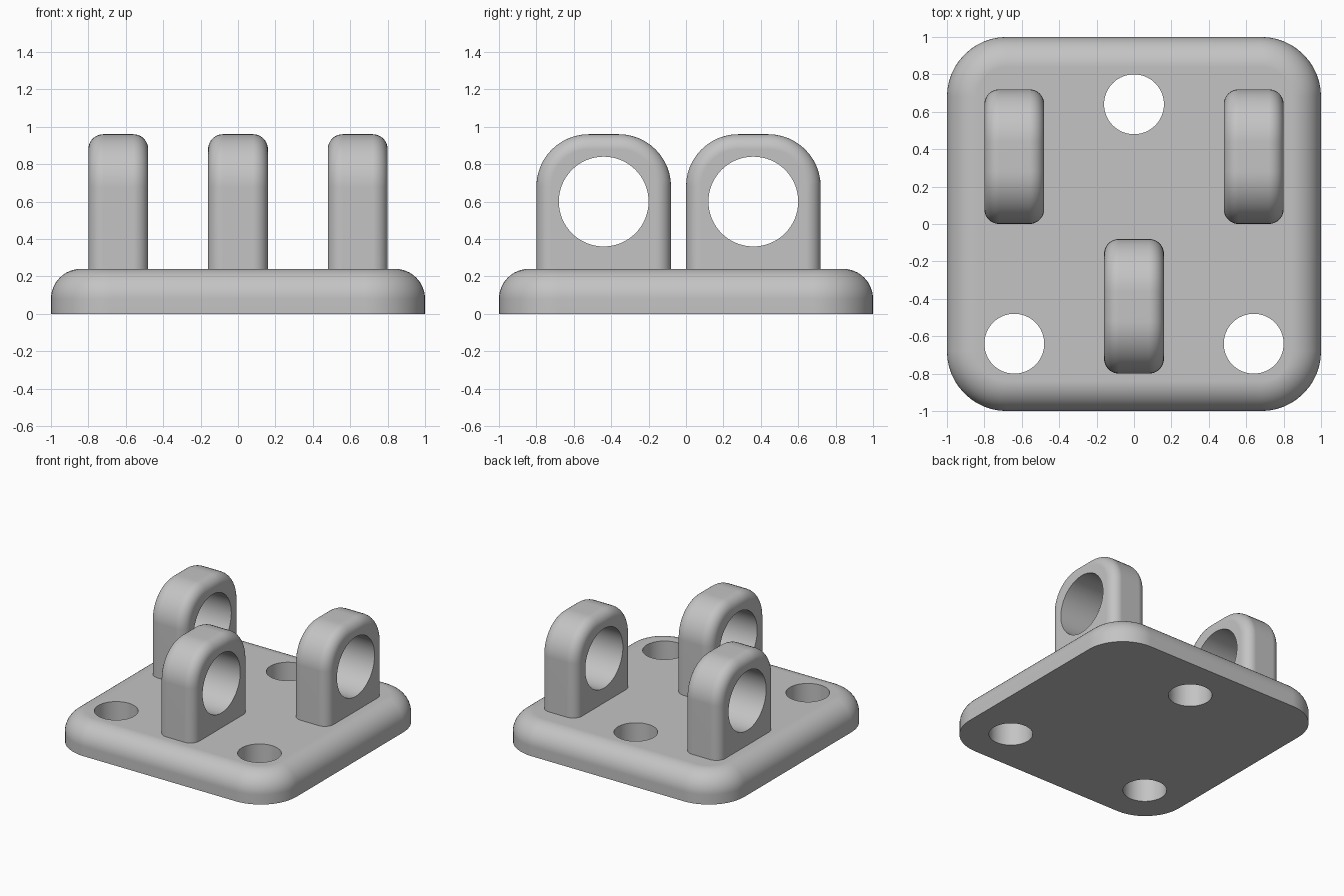
import bpy, bmesh
from math import sin, cos, pi
from mathutils import Vector, Matrix

cube = bpy.data.objects.get("Cube")
if cube:
    bpy.data.objects.remove(cube)

grey = bpy.data.materials.new("plain grey")
grey.use_nodes = True
colour = (0.55, 0.55, 0.55, 1)
grey.diffuse_color = colour
grey.node_tree.nodes["Principled BSDF"].inputs["Base Color"].default_value = colour

STEPS = 12


def arc(cx, cy, r, start):
    """Quarter circle of points, counter-clockwise."""
    angles = [start + pi / 2 * i / STEPS for i in range(STEPS + 1)]
    return [(cx + r * cos(a), cy + r * sin(a)) for a in angles]


def rounded_square(inset):
    c, r = 0.68, 0.32 - inset
    return (arc(c, c, r, 0) + arc(-c, c, r, pi / 2)
            + arc(-c, -c, r, pi) + arc(c, -c, r, 1.5 * pi))


def arch(inset):
    # Rounded top, foot sunk into the plate
    w = 0.36 - inset
    return ([(-w, 0.12), (w, 0.12)] + arc(0.08, 0.68, 0.28 - inset, 0)
            + arc(-0.08, 0.68, 0.28 - inset, pi / 2))


def fillet(height, r):
    """(height, inset) layers of a quarter-round ending at height."""
    angles = [pi / 2 * i / STEPS for i in range(STEPS + 1)]
    return [(height - r + r * sin(a), r * (1 - cos(a))) for a in angles]


def loft(name, outline, layers, matrix=Matrix()):
    """Stack inset outlines along local z and cap both ends."""
    bm = bmesh.new()
    loops = [[bm.verts.new((x, y, h)) for x, y in outline(d)] for h, d in layers]
    for low, high in zip(loops, loops[1:]):
        for i in range(len(low)):
            bm.faces.new((low[i - 1], low[i], high[i], high[i - 1]))
    bm.faces.new(loops[0][::-1])
    bm.faces.new(loops[-1])
    bm.transform(matrix)
    return finish(name, bm)


def cylinder(name, radius, depth, matrix):
    bm = bmesh.new()
    bmesh.ops.create_cone(bm, cap_ends=True, segments=64, radius1=radius,
                          radius2=radius, depth=depth, matrix=matrix)
    return finish(name, bm)


def finish(name, bm):
    bmesh.ops.recalc_face_normals(bm, faces=bm.faces)
    mesh = bpy.data.meshes.new(name)
    bm.to_mesh(mesh)
    bm.free()
    mesh.materials.append(grey)
    obj = bpy.data.objects.new(name, mesh)
    bpy.context.collection.objects.link(obj)
    return obj


def combine(target, other, operation):
    """Boolean another solid into the target, then discard it."""
    mod = target.modifiers.new("boolean", 'BOOLEAN')
    mod.object, mod.operation, mod.solver = other, operation, 'EXACT'
    bpy.context.view_layer.objects.active = target
    bpy.ops.object.modifier_apply(modifier=mod.name)
    bpy.data.objects.remove(other)


# Base plate with rounded corners and a quarter-round top rim
plate = loft("mounting_plate", rounded_square, [(0, 0)] + fillet(0.24, 0.16))

# Three upright lugs, each with a cross hole
side = fillet(0.16, 0.08)
lug_layers = [(-h, d) for h, d in reversed(side)] + side
upright = Matrix(((0, 0, 1, 0), (1, 0, 0, 0), (0, 1, 0, 0), (0, 0, 0, 1)))
for x, y in ((-0.64, 0.36), (0.64, 0.36), (0, -0.44)):
    lug = loft("lug", arch, lug_layers, Matrix.Translation((x, y, 0)) @ upright)
    hole = cylinder("lug_hole", 0.24, 1,
                    Matrix.Translation((x, y, 0.6)) @ Matrix.Rotation(pi / 2, 4, 'Y'))
    combine(lug, hole, 'DIFFERENCE')
    combine(plate, lug, 'UNION')

# Three bolt holes through the plate
for x, y in ((0, 0.64), (-0.64, -0.64), (0.64, -0.64)):
    bolt = cylinder("bolt_hole", 0.16, 1, Matrix.Translation((x, y, 0)))
    combine(plate, bolt, 'DIFFERENCE')

# Smooth rounds, crisp hole rims, flat large faces
bpy.ops.object.select_all(action='DESELECT')
plate.select_set(True)
bpy.context.view_layer.objects.active = plate
bpy.ops.object.shade_smooth_by_angle(angle=pi / 6)
weighted = plate.modifiers.new("weighted normals", 'WEIGHTED_NORMAL')
weighted.keep_sharp = True
